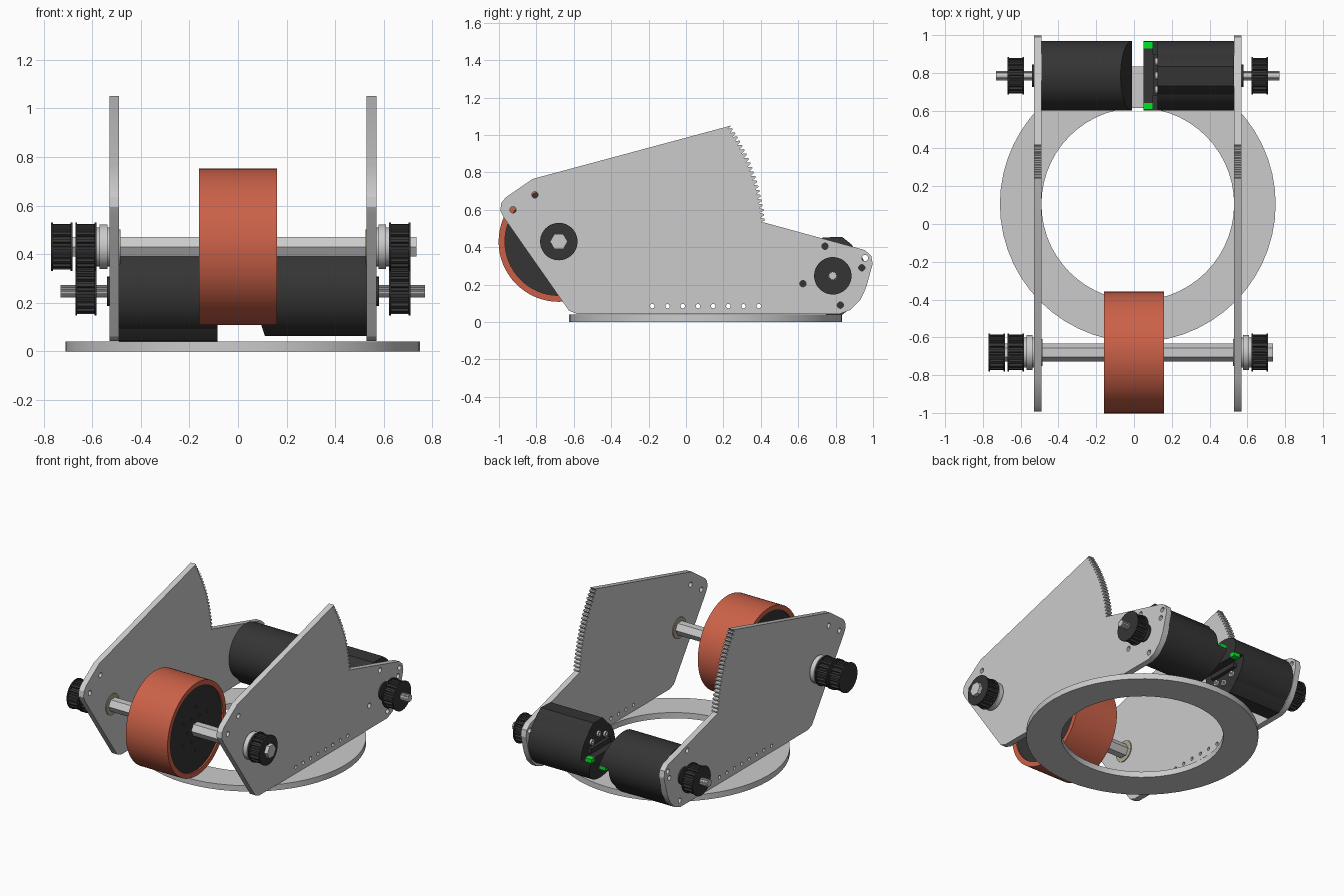
import bpy, bmesh
from math import pi, sin, cos, radians
from mathutils import Matrix, Vector

if "Cube" in bpy.data.objects:
    bpy.data.objects.remove(bpy.data.objects["Cube"])

CX = 0.02                      # mirror plane of the side plates
WY, WZ = -0.68, 0.43           # wheel axle
MY, MZ = 0.785, 0.247          # motor axle
TO_X = Matrix(((0, 0, 1, 0), (1, 0, 0, 0), (0, 1, 0, 0), (0, 0, 0, 1)))


def material(name, r, g, b):
    m = bpy.data.materials.new(name)
    m.diffuse_color = (r, g, b, 1)
    m.use_nodes = True
    m.node_tree.nodes["Principled BSDF"].inputs["Base Color"].default_value = m.diffuse_color
    return m


BLACK = material("black", 0.035, 0.035, 0.035)
RUBBER = material("orange_rubber", 0.60, 0.12, 0.065)
STEEL = material("light_steel", 0.55, 0.55, 0.55)
BRASS = material("dull_brass", 0.42, 0.38, 0.28)
GREEN = material("green_light", 0.0, 0.8, 0.02)


def circle(u, v, r, n=48, start=0.0, sweep=2 * pi):
    k = n if abs(sweep - 2 * pi) < 1e-6 else n - 1
    return [(u + r * cos(start + sweep * i / k), v + r * sin(start + sweep * i / k)) for i in range(n)]


def rect(u0, u1, v0, v1):
    return [(u0, v0), (u1, v0), (u1, v1), (u0, v1)]


def toothed(u, v, r0, r1, n):
    pts = []
    for i in range(n):
        for f, r in ((0.0, r0), (0.4, r0), (0.5, r1), (0.9, r1)):
            a = 2 * pi * (i + f) / n
            pts.append((u + r * cos(a), v + r * sin(a)))
    return pts


def prism(name, loops, a, b, mat=None, along_x=True):
    """Extrude closed loops (inner loops become holes) from a to b along x, or along z."""
    a, b = min(a, b), max(a, b)
    cu = bpy.data.curves.new(name, 'CURVE')
    cu.dimensions = '2D'
    cu.fill_mode = 'BOTH'
    cu.extrude = (b - a) / 2
    for loop in loops:
        s = cu.splines.new('POLY')
        s.points.add(len(loop) - 1)
        for p, (u, v) in zip(s.points, loop):
            p.co = (u, v, 0, 1)
        s.use_cyclic_u = True
    ob = bpy.data.objects.new(name, cu)
    bpy.context.collection.objects.link(ob)
    bpy.ops.object.select_all(action='DESELECT')
    ob.select_set(True)
    bpy.context.view_layer.objects.active = ob
    bpy.ops.object.convert(target='MESH')
    ob = bpy.context.view_layer.objects.active
    me = ob.data
    me.transform(Matrix.Translation((0, 0, (a + b) / 2)))
    if along_x:
        me.transform(TO_X)
    bm = bmesh.new()
    bm.from_mesh(me)
    bmesh.ops.remove_doubles(bm, verts=bm.verts, dist=1e-5)
    bmesh.ops.recalc_face_normals(bm, faces=bm.faces)
    bm.to_mesh(me)
    bm.free()
    if mat:
        me.materials.clear()
        me.materials.append(mat)
    bpy.ops.object.shade_smooth_by_angle(angle=radians(25))
    return ob


def pulley(name, y, z, x0, x1):
    prism(name + "_teeth", [toothed(y, z, 0.094, 0.080, 18)], x0 + 0.008, x1 - 0.008, BLACK)
    for i, x in enumerate((x0, x1 - 0.008)):
        prism(f"{name}_flange_{i}", [circle(y, z, 0.1)], x, x + 0.008, BLACK)


# Base ring
prism("base_ring", [circle(CX, 0.105, 0.73, 56), circle(CX, 0.105, 0.51, 56)], 0, 0.04, along_x=False)

# Side plate outline: toothed arc centred on the wheel axle, then the rest
outline = [(-0.58, 0.042), (0.82, 0.042), (0.88, 0.065), (0.93, 0.115), (0.962, 0.18), (0.998, 0.31),
           (0.99, 0.355), (0.955, 0.385), (0.425, 0.53)]
N = 21
for i in range(N):
    for f, r in ((0.0, 1.087), (0.3, 1.107), (0.6, 1.107), (0.9, 1.087)):
        t = radians(5.5 + 28.3 * (i + f) / N)
        outline.append((WY + r * cos(t), WZ + r * sin(t)))
outline += [(0.24, 1.05), (-0.82, 0.765), (-0.965, 0.665), (-0.988, 0.635), (-0.993, 0.595), (-0.975, 0.56),
            (-0.65, 0.095), (-0.625, 0.06)]
holes = [circle(y, z, 0.017, 16) for y, z in ((-0.925, 0.6), (-0.808, 0.68), (0.743, 0.405), (0.94, 0.29),
                                              (0.957, 0.342), (0.625, 0.205), (0.825, 0.09))]
holes += [circle(-0.18 + 0.0813 * i, 0.085, 0.012, 16) for i in range(8)]

# Plates, bearings, motor pulleys on both sides
for side, s in (("left", -1), ("right", 1)):
    def X(d):
        return CX + s * d
    prism(f"{side}_plate", [outline] + holes, X(0.51), X(0.55))
    prism(f"{side}_bearing", [circle(WY, WZ, 0.08)], X(0.55), X(0.602), STEEL)
    prism(f"{side}_bearing_rim", [circle(WY, WZ, 0.092)], X(0.558), X(0.59), STEEL)
    prism(f"{side}_bearing_inner", [circle(WY, WZ, 0.072)], X(0.504), X(0.512), BRASS)
    prism(f"{side}_motor_boss", [circle(MY, MZ, 0.06)], X(0.54), X(0.56), BLACK)
    lo, hi = sorted((X(0.602), X(0.69)))
    pulley(f"{side}_motor_pulley", MY, MZ, lo, hi)
    pulley(f"{side}_axle_pulley", WY, WZ, lo, hi)
    prism(f"{side}_motor_shaft", [toothed(MY, MZ, 0.025, 0.020, 12)], X(0.5), X(0.75), STEEL)
pulley("outer_axle_pulley", WY, WZ, -0.77, -0.682)

# Wheel and hexagonal axle
prism("axle", [circle(WY, WZ, 0.047, 6)], -0.765, 0.735, STEEL)
prism("wheel_tread", [circle(WY, WZ, 0.322, 64), circle(WY, WZ, 0.288, 64)], -0.16, 0.16, RUBBER)
bolt_holes = [circle(WY + r * cos(k * pi / 3 + o), WZ + r * sin(k * pi / 3 + o), 0.009, 10)
              for r, o in ((0.09, 0.0), (0.15, 0.5)) for k in range(6)]
prism("wheel_core", [circle(WY, WZ, 0.289, 64)] + bolt_holes, -0.15, 0.15, BLACK)

# Motors: right one built in place, left one turned half a turn about y
turn = Matrix.Translation((CX, MY, MZ)) @ Matrix.Rotation(pi, 4, 'Y') @ Matrix.Translation((-CX, -MY, -MZ))
for side in ("right", "left"):
    parts = [prism(f"{side}_motor_body", [circle(MY, MZ, 0.185, 64)], 0.125, 0.53, BLACK)]
    ridge = [(0.64, 0.33), (0.69, 0.41), (0.73, 0.452), (0.835, 0.455), (0.885, 0.415), (0.93, 0.34)]
    parts.append(prism(f"{side}_motor_ridge", [ridge], 0.125, 0.53, BLACK))
    # sloped half cap
    cap = prism(f"{side}_motor_cap", [circle(MY, MZ, 0.185, 33, pi, pi)], 0.05, 0.125, BLACK)
    for v in cap.data.vertices:
        if v.co.x < 0.06:
            v.co.x += (MZ - v.co.z) * 0.33
    parts.append(cap)
    # cross bar with status lights, terminal block and bolts
    parts.append(prism(f"{side}_motor_bar", [rect(0.64, 0.93, MZ, 0.272)], 0.05, 0.10, BLACK))
    for k, (y0, y1) in enumerate(((0.605, 0.64), (0.93, 0.967))):
        parts.append(prism(f"{side}_status_light_{k}", [rect(y0, y1, MZ, 0.272)], 0.05, 0.10, GREEN))
    parts.append(prism(f"{side}_terminal_block", [rect(0.68, 0.90, 0.272, 0.305)], 0.10, 0.13, BLACK))
    for k, (y, z) in enumerate(((0.71, 0.335), (0.785, 0.365), (0.86, 0.335))):
        parts.append(prism(f"{side}_motor_bolt_{k}", [circle(y, z, 0.02, 20), circle(y, z, 0.009, 12)],
                           0.112, 0.13, STEEL))
    if side == "left":
        for p in parts:
            p.data.transform(turn)
